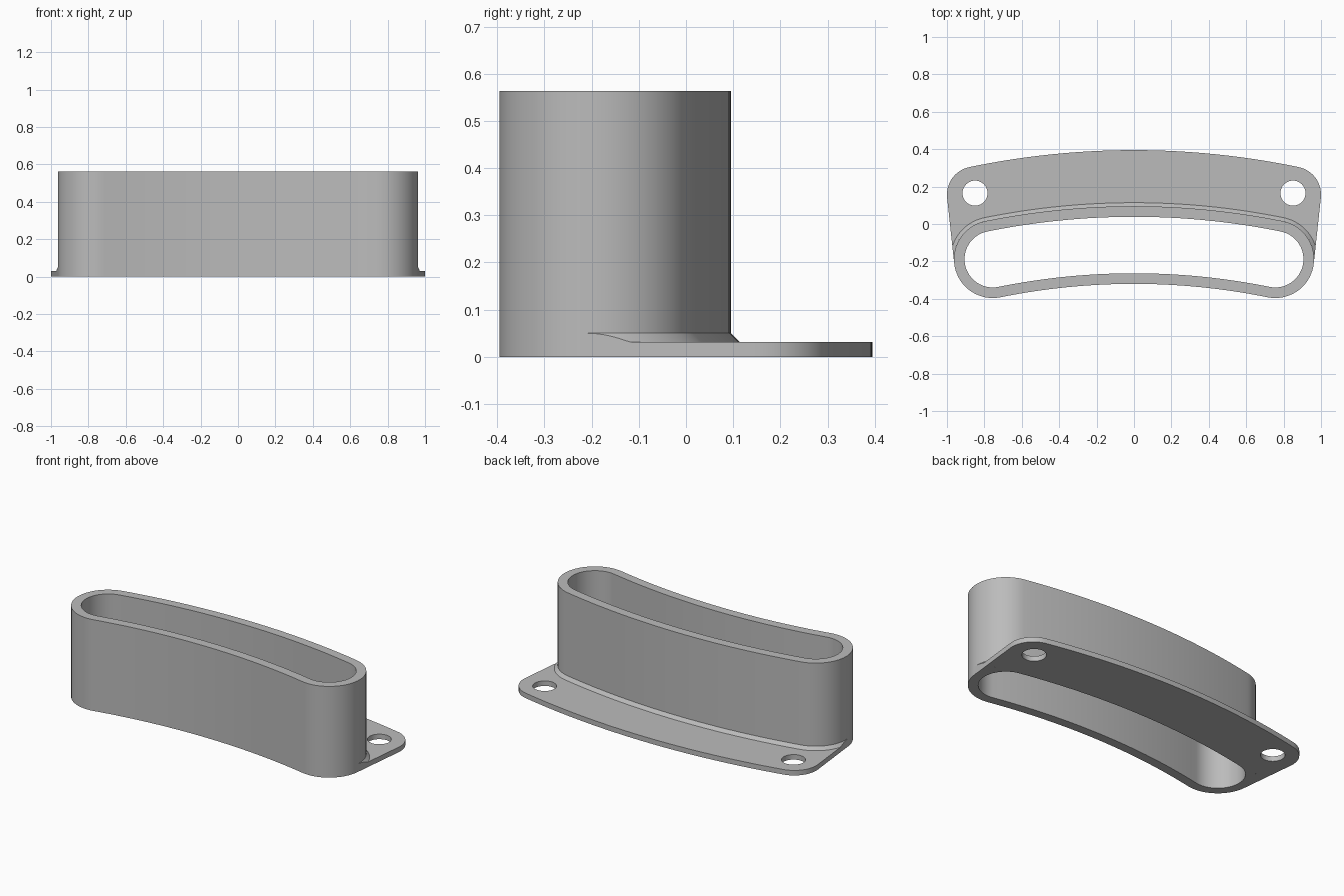
import bpy, bmesh
from math import pi, sin, cos, asin, acos, atan2, hypot, radians

cube = bpy.data.objects.get("Cube")
if cube:
    bpy.data.objects.remove(cube)

grey = bpy.data.materials.new("plain grey")
grey.use_nodes = True
tone = (0.5, 0.5, 0.5, 1)
grey.diffuse_color = tone
grey.node_tree.nodes["Principled BSDF"].inputs["Base Color"].default_value = tone

# Main dimensions
HEIGHT, PLATE, FILLET = 0.563, 0.031, 0.019
BEND, MID_Y = 3.8, -0.1125          # radius and front-back position of the bent centre line
OUTER, INNER = 0.2075, 0.151        # half widths of the sleeve
PIVOT = MID_Y - BEND                # centre of the bend
END_X = 0.755
SWEEP = asin(END_X / BEND)
END_Y = PIVOT + BEND * cos(SWEEP)
BACK_R = 0.395 - PIVOT              # back edge of the plate
CORNER_X, CORNER_R = 0.85, 0.15
CORNER_A = asin(CORNER_X / (BACK_R - CORNER_R))
CORNER_Y = PIVOT + (BACK_R - CORNER_R) * cos(CORNER_A)

# Direction of the plate's side, tangent to corner and sleeve end
dx, dy = CORNER_X - END_X, CORNER_Y - END_Y
SIDE = atan2(dy, dx) - acos((OUTER - CORNER_R) / hypot(dx, dy))


def arc(cx, cy, r, a0, a1, n):
    angles = [a0 + (a1 - a0) * i / n for i in range(n + 1)]
    return [(cx + r * cos(a), cy + r * sin(a)) for a in angles]


def slot(h):
    """Closed outline of a bent slot with round ends."""
    q = pi / 2
    return (arc(END_X, END_Y, h, -q - SWEEP, q - SWEEP, 32)[:-1]
            + arc(0, PIVOT, BEND + h, q - SWEEP, q + SWEEP, 32)[:-1]
            + arc(-END_X, END_Y, h, q + SWEEP, 3 * q + SWEEP, 32)[:-1]
            + arc(0, PIVOT, BEND - h, q + SWEEP, q - SWEEP, 32)[:-1])


def sleeve_back(h):
    """Open path round the back of the sleeve, between the plate's sides."""
    q = pi / 2
    return (arc(END_X, END_Y, h, SIDE, q - SWEEP, 24)[:-1]
            + arc(0, PIVOT, BEND + h, q - SWEEP, q + SWEEP, 32)
            + arc(-END_X, END_Y, h, q + SWEEP, pi - SIDE, 24)[1:])


def ring(bm, points, z):
    return [bm.verts.new((x, y, z)) for x, y in points]


def bridge(bm, a, b, closed=True):
    n = len(a)
    for i in range(n if closed else n - 1):
        j = (i + 1) % n
        bm.faces.new((a[i], a[j], b[j], b[i]))


def fill(bm, loops, up):
    edges = [bm.edges.get((l[i - 1], l[i])) or bm.edges.new((l[i - 1], l[i]))
             for l in loops for i in range(len(l))]
    bmesh.ops.triangle_fill(bm, edges=edges, use_beauty=True, normal=(0, 0, up))


def finish(name, bm):
    bmesh.ops.remove_doubles(bm, verts=bm.verts, dist=1e-5)
    bmesh.ops.recalc_face_normals(bm, faces=bm.faces)
    mesh = bpy.data.meshes.new(name)
    bm.to_mesh(mesh)
    bm.free()
    mesh.materials.append(grey)
    ob = bpy.data.objects.new(name, mesh)
    bpy.context.collection.objects.link(ob)
    bpy.ops.object.select_all(action="DESELECT")
    bpy.context.view_layer.objects.active = ob
    ob.select_set(True)
    bpy.ops.object.shade_smooth_by_angle(angle=radians(30))


# Curved open sleeve
bm = bmesh.new()
loops = [ring(bm, slot(h), z) for h, z in
         ((OUTER, 0), (OUTER, HEIGHT), (INNER, HEIGHT), (INNER, 0))]
for i in range(4):
    bridge(bm, loops[i], loops[(i + 1) % 4])
finish("sleeve", bm)

# Mounting plate with two screw holes
q = pi / 2
outline = (arc(CORNER_X, CORNER_Y, CORNER_R, SIDE, q - CORNER_A, 16)[:-1]
           + arc(0, PIVOT, BACK_R, q - CORNER_A, q + CORNER_A, 32)
           + arc(-CORNER_X, CORNER_Y, CORNER_R, q + CORNER_A, pi - SIDE, 16)[1:]
           + sleeve_back(OUTER)[::-1])
holes = [arc(s * 0.85, 0.165, 0.067, 0, 2 * pi, 40)[:-1] for s in (1, -1)]
bm = bmesh.new()
low = [ring(bm, p, 0) for p in [outline] + holes]
high = [ring(bm, p, PLATE) for p in [outline] + holes]
for a, b in zip(low, high):
    bridge(bm, a, b)
fill(bm, low, -1)
fill(bm, high, 1)
finish("mounting_plate", bm)

# Sloped fillet between sleeve and plate, trimmed by the plate's sides
inner = sleeve_back(OUTER)
toward = sleeve_back(OUTER + 1)
nx, ny = cos(SIDE), sin(SIDE)
limit = nx * END_X + ny * END_Y + OUTER
bm = bmesh.new()
top, lip, foot = [], [], []
for (x, y), (tx, ty) in zip(inner, toward):
    mx, my = tx - x, ty - y
    facing = nx * abs(mx) + ny * my
    gap = limit - nx * abs(x) - ny * y
    d = min(FILLET, gap / facing) if facing > 0.3 else FILLET
    top.append(bm.verts.new((x, y, PLATE + FILLET)))
    lip.append(bm.verts.new((x + d * mx, y + d * my, PLATE + FILLET - d)))
    foot.append(bm.verts.new((x + d * mx, y + d * my, PLATE)))
bridge(bm, foot, lip, closed=False)
bridge(bm, lip, top, closed=False)
finish("fillet", bm)
